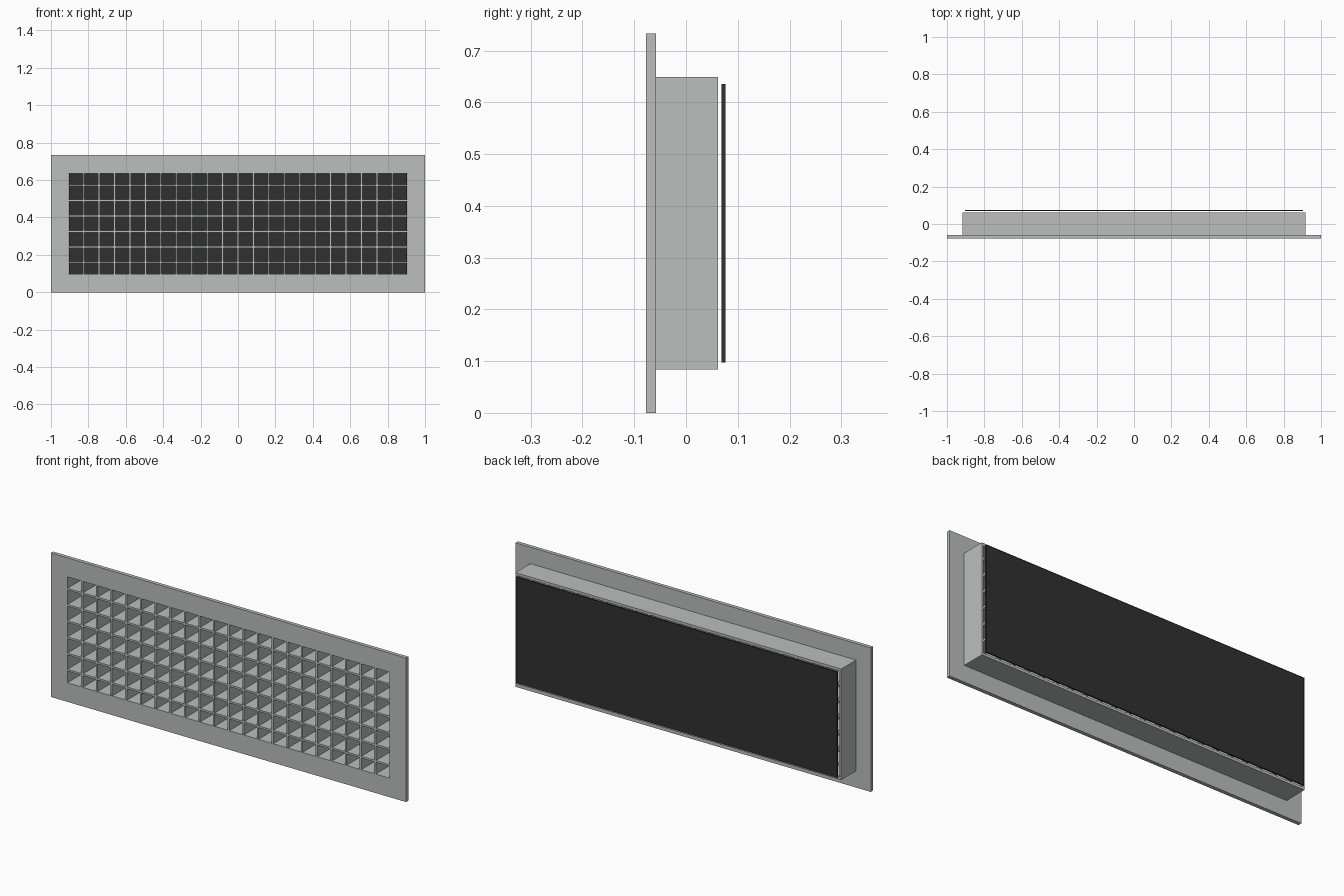
import bpy, bmesh

if "Cube" in bpy.data.objects:
    bpy.data.objects.remove(bpy.data.objects["Cube"])


def material(name, rgb):
    m = bpy.data.materials.new(name)
    m.diffuse_color = (*rgb, 1)
    m.use_nodes = True
    m.node_tree.nodes["Principled BSDF"].inputs["Base Color"].default_value = m.diffuse_color
    return m


GREY = material("grey_metal", (0.50, 0.52, 0.515))
BLACK = material("black_backing", (0.03, 0.03, 0.03))

MID_Z = 0.3665            # height of the grille centre
OPEN_X, OPEN_Z = 0.907, 0.2695   # half size of the opening
PITCH, BAR = 0.0825, 0.0095      # blade spacing and thickness


def finish(bm, name, mat):
    bmesh.ops.recalc_face_normals(bm, faces=bm.faces)
    me = bpy.data.meshes.new(name)
    bm.to_mesh(me)
    bm.free()
    me.materials.append(mat)
    ob = bpy.data.objects.new(name, me)
    ob.location.z = MID_Z
    bpy.context.collection.objects.link(ob)
    return ob


def box(name, x0, x1, y0, y1, z0, z1, mat):
    bm = bmesh.new()
    bmesh.ops.create_cube(bm, size=1)
    for v in bm.verts:
        v.co.x = x1 if v.co.x > 0 else x0
        v.co.y = y1 if v.co.y > 0 else y0
        v.co.z = z1 if v.co.z > 0 else z0
    return finish(bm, name, mat)


def ring(name, ox, oz, ix, iz, y0, y1, mat):
    """Rectangular frame with an outer and inner half size."""
    bm = bmesh.new()
    corners = [(-1, -1), (1, -1), (1, 1), (-1, 1)]
    loops = [[bm.verts.new((sx * hx, y, sz * hz)) for sx, sz in corners]
             for hx, hz, y in ((ox, oz, y0), (ox, oz, y1), (ix, iz, y1), (ix, iz, y0))]
    for a in range(4):
        p, q = loops[a], loops[(a + 1) % 4]
        for i in range(4):
            j = (i + 1) % 4
            bm.faces.new((p[i], p[j], q[j], q[i]))
    return finish(bm, name, mat)


# Front flange and the duct collar behind it
ring("front_flange", 1.0, MID_Z, OPEN_X, OPEN_Z, -0.077, -0.058, GREY)
ring("duct_collar", 0.917, 0.2825, OPEN_X, OPEN_Z, -0.058, 0.062, GREY)

# Egg-crate blades, vertical then horizontal
for k in range(-10, 11):
    x = k * PITCH
    box(f"vertical_blade_{k + 11}", x - BAR / 2, x + BAR / 2,
        -0.076, 0.0615, -OPEN_Z, OPEN_Z, GREY)
for k in range(6):
    z = (k - 2.5) * PITCH
    box(f"horizontal_blade_{k + 1}", -OPEN_X, OPEN_X,
        -0.0757, 0.0612, z - BAR / 2, z + BAR / 2, GREY)

# Dark backing sheet, set just off the collar
box("backing_sheet", -0.904, 0.904, 0.069, 0.076, -OPEN_Z, OPEN_Z, BLACK)
